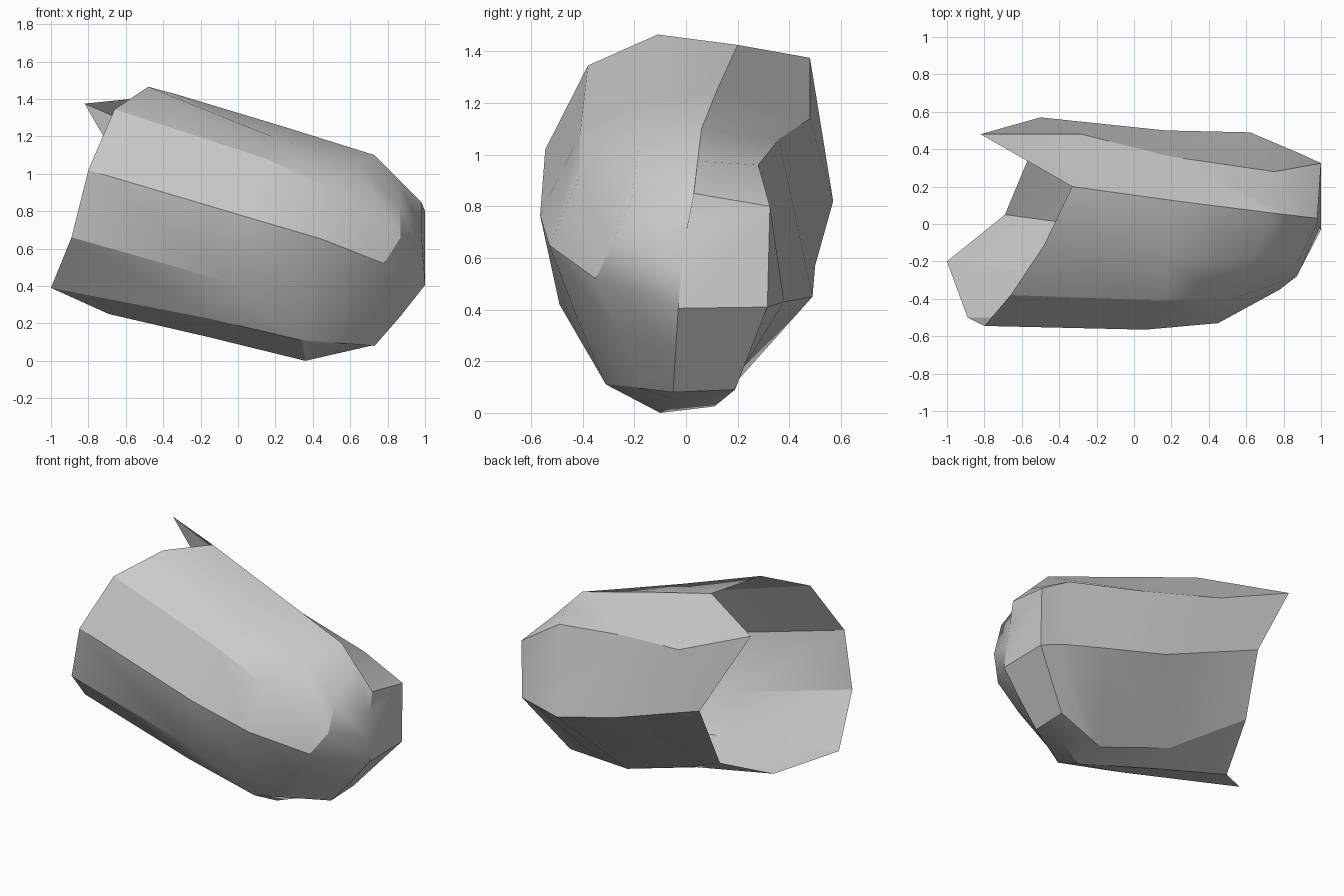
import bpy, bmesh, math
from mathutils import Vector

cube = bpy.data.objects.get("Cube")
if cube:
    bpy.data.objects.remove(cube, do_unlink=True)

# One plain grey finish
grey = bpy.data.materials.new("plain_grey")
grey.use_nodes = True
colour = (0.6, 0.6, 0.6, 1.0)
grey.diffuse_color = colour
grey.node_tree.nodes["Principled BSDF"].inputs["Base Color"].default_value = colour

# Ribs run from the open rim to the closed nose, in hundredths of a unit
upper_ribs = [
    [(-33, 20, 142.5), (25, 12, 125), (73, 6, 110), (98, 3, 85)],
    [(-48, -11, 146.5), (18, -20, 120), (64, -18, 105), (87, -21, 83), (98, 0, 70)],
    [(-66, -38, 134.5), (15, -41, 108), (50, -41, 92), (87, -28, 66), (99, -2, 55)],
    [(-80, -54.5, 102), (6, -56.5, 76.5), (45, -53, 65), (78, -35, 52), (100, -3, 40.5)],
]
lower_ribs = [
    [(-89, -50, 66), (-4, -49, 42), (38, -42, 36), (70, -25, 30), (87, -4, 24)],
    [(-100, -20, 39), (-15, -31, 22.5), (34, -31, 11), (73, -5, 8)],
    [(-69, 5, 25), (-17, -2, 13), (36, -10, 0), (73, 7, 8.5)],
    [(-54, 41, 42), (-15, 15, 19), (36, 11, 2.5), (73, 19, 9)],
]
rear_ribs = [
    [(-50, 57, 82), (17, 50, 57), (62, 49, 45), (88, 38, 43), (100, 31.5, 41)],
    [(-82, 48, 137.5), (-28, 48, 114), (20, 36, 106), (75, 28, 96), (100, 32.5, 80)],
]


def rib_points(rib):
    """Scale a rib and split its last span when it has one point fewer."""
    points = [Vector(p) / 100 for p in rib]
    if len(points) == 4:
        points.insert(3, points[2].lerp(points[3], 0.5))
    return points


# Skin neighbouring ribs into a closed band, leaving the rim open
bm = bmesh.new()
rows = [[bm.verts.new(p) for p in rib_points(rib)]
        for rib in upper_ribs + lower_ribs + rear_ribs]
for row, following in zip(rows, rows[1:] + rows[:1]):
    for i in range(len(row) - 1):
        bm.faces.new((row[i], following[i], following[i + 1], row[i + 1]))

# Nose: an upright end plate and a chin plate sloping under it
tips = [row[-1] for row in rows]
bm.faces.new(tips[:4] + tips[8:])
bm.faces.new(tips[3:9])

mesh = bpy.data.meshes.new("shell")
bm.to_mesh(mesh)
bm.free()
mesh.materials.append(grey)
shell = bpy.data.objects.new("shell", mesh)
bpy.context.collection.objects.link(shell)

# Soft shading with the sharp creases kept
bpy.ops.object.select_all(action="DESELECT")
shell.select_set(True)
bpy.context.view_layer.objects.active = shell
bpy.ops.object.shade_smooth_by_angle(angle=math.radians(30))
